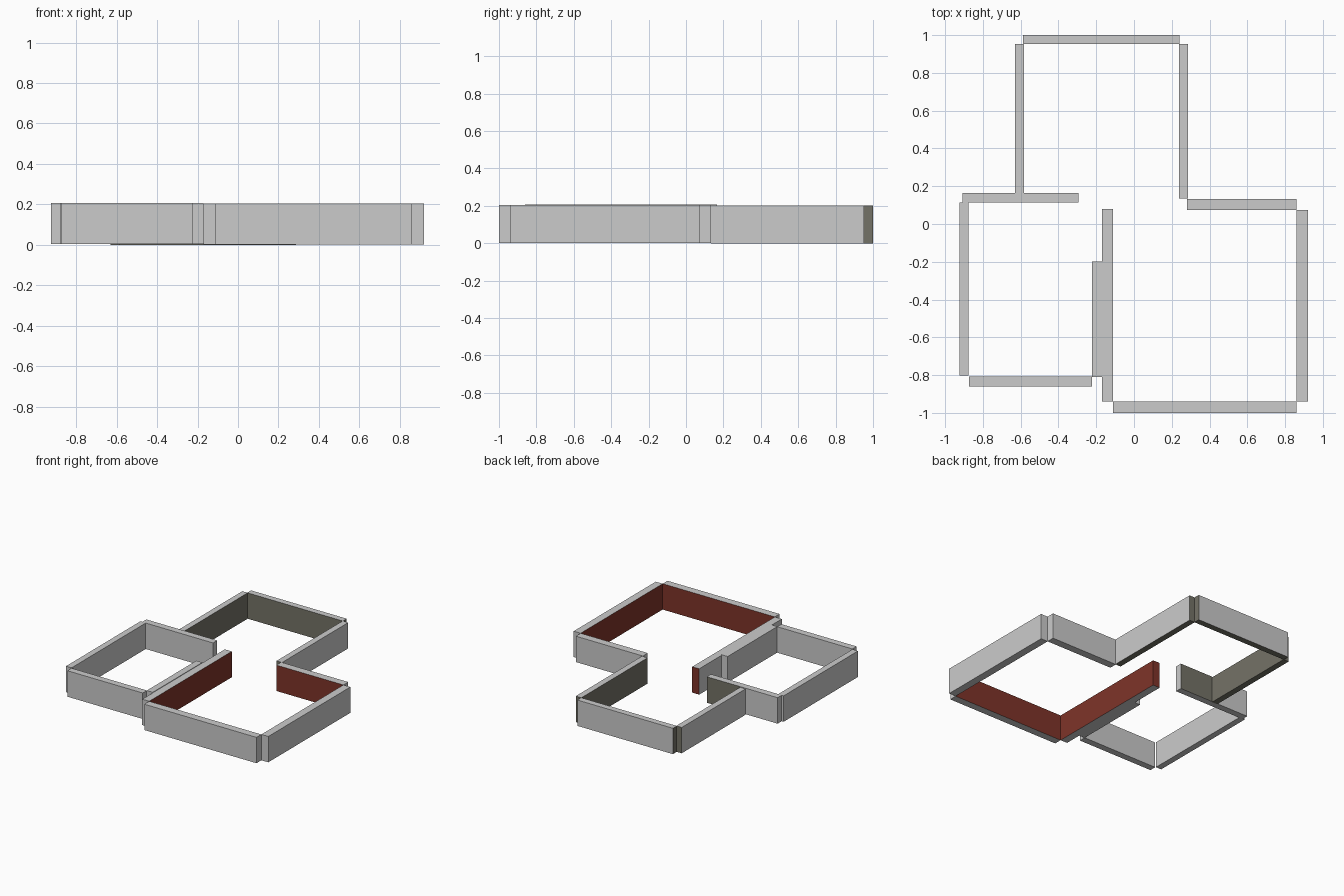
import bpy, bmesh

if "Cube" in bpy.data.objects:
    bpy.data.objects.remove(bpy.data.objects["Cube"])

def material(name, rgb):
    m = bpy.data.materials.new(name)
    m.diffuse_color = (*rgb, 1)
    m.use_nodes = True
    m.node_tree.nodes["Principled BSDF"].inputs["Base Color"].default_value = m.diffuse_color
    return m

GREY = material("plaster grey", (0.6, 0.6, 0.6))
OLIVE = material("dark olive", (0.175, 0.17, 0.135))
RED = material("brick red", (0.21, 0.034, 0.022))

SIDES = {"+x": (1, 0, 0), "-x": (-1, 0, 0), "+y": (0, 1, 0),
         "-y": (0, -1, 0), "+z": (0, 0, 1), "-z": (0, 0, -1)}

def wall(name, x0, x1, y0, y1, z0, z1, accent=None, painted=(), cut_x=None):
    """Box wall; faces looking in the painted directions get the accent colour
    (only right of cut_x when it is given)."""
    bm = bmesh.new()
    bmesh.ops.create_cube(bm, size=1)
    for v in bm.verts:
        v.co.x = x1 if v.co.x > 0 else x0
        v.co.y = y1 if v.co.y > 0 else y0
        v.co.z = z1 if v.co.z > 0 else z0
    if cut_x is not None:
        bmesh.ops.bisect_plane(bm, geom=bm.verts[:] + bm.edges[:] + bm.faces[:],
                               plane_co=(cut_x, 0, 0), plane_no=(1, 0, 0))
    bm.normal_update()
    for f in bm.faces:
        hit = any(sum(a * b for a, b in zip(f.normal, SIDES[s])) > 0.9 for s in painted)
        right = cut_x is None or f.calc_center_median().x > cut_x
        f.material_index = int(hit and right)
    me = bpy.data.meshes.new(name)
    bm.to_mesh(me)
    bm.free()
    me.materials.append(GREY)
    if accent:
        me.materials.append(accent)
    ob = bpy.data.objects.new(name, me)
    bpy.context.collection.objects.link(ob)

# Back room: grey outside and top, olive elsewhere
Z = (0.0, 0.202)
wall("back_room_back_wall", -0.587, 0.24, 0.952, 1.0, *Z, OLIVE, ("-x", "+x", "-y", "-z"))
wall("back_room_left_wall", -0.63, -0.583, 0.165, 0.953, *Z, OLIVE, ("+x", "+y", "-y", "-z"))
wall("back_room_right_wall", 0.238, 0.286, 0.135, 0.953, *Z, OLIVE, ("-x", "+y", "-y", "-z"))

# Front right room: red inside
Z = (0.002, 0.204)
wall("right_room_front_wall", -0.11, 0.86, -1.0, -0.94, *Z, RED, ("+y",))
wall("right_room_right_wall", 0.86, 0.92, -0.94, 0.073, *Z, RED, ("-x",))
wall("right_room_back_wall", 0.28, 0.86, 0.073, 0.133, *Z, RED, ("-y",))
wall("right_room_left_wall", -0.17, -0.11, -0.94, 0.08, *Z, RED, ("+x", "+y"))

# Front left room: grey, with the back wall facing the back room in olive
Z = (0.005, 0.208)
wall("left_room_front_wall", -0.873, -0.222, -0.86, -0.808, *Z)
wall("left_room_left_wall", -0.925, -0.877, -0.803, 0.115, *Z)
wall("left_room_right_wall", -0.222, -0.17, -0.81, -0.198, *Z)
wall("left_room_back_wall", -0.908, -0.295, 0.113, 0.165, *Z, OLIVE, ("+y",), cut_x=-0.583)
